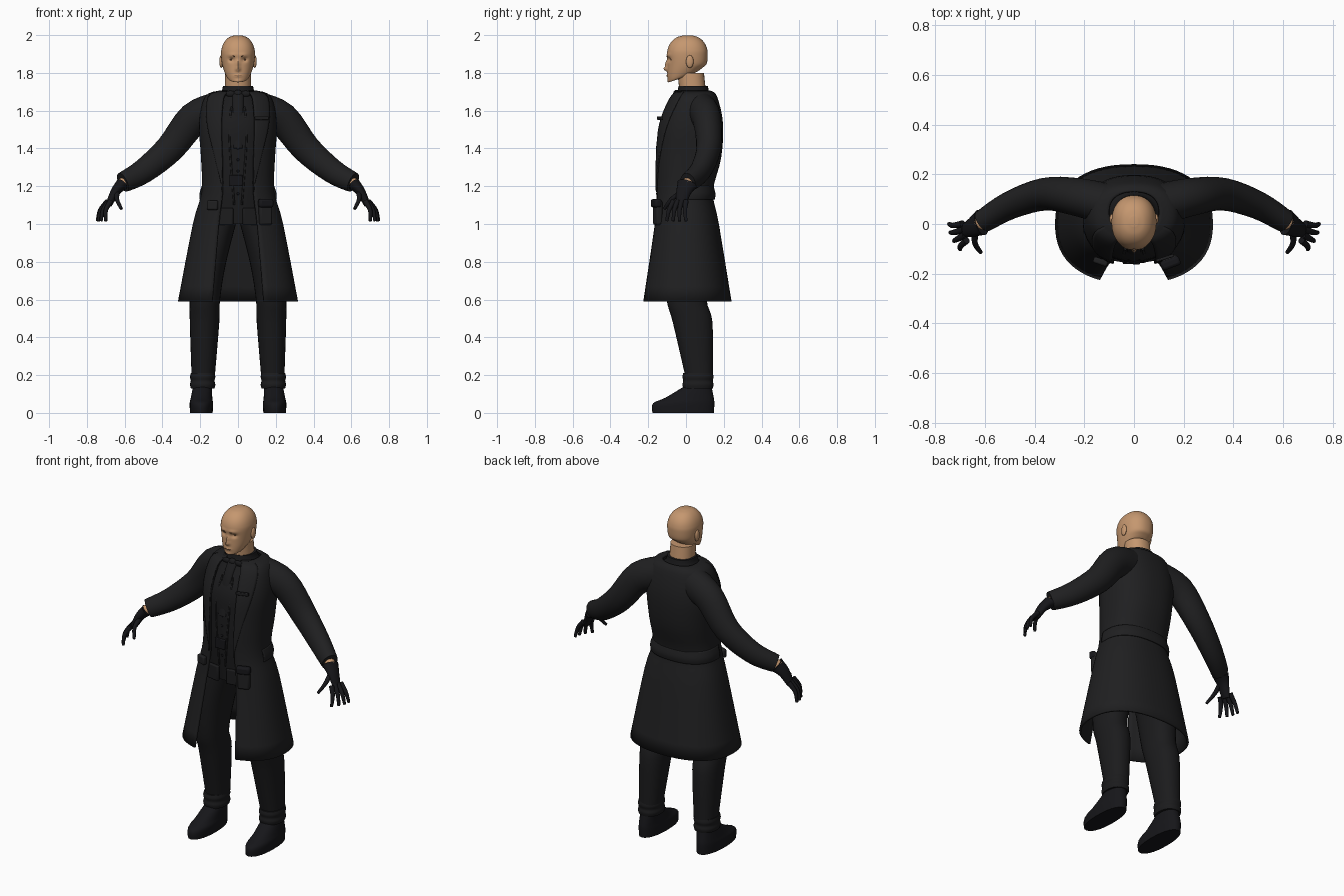
import bpy, bmesh, math
from mathutils import Vector

if "Cube" in bpy.data.objects:
    bpy.data.objects.remove(bpy.data.objects["Cube"])

parts = []


def material(name, red, green, blue):
    mat = bpy.data.materials.new(name)
    mat.use_nodes = True
    mat.diffuse_color = (red, green, blue, 1)
    shader = mat.node_tree.nodes["Principled BSDF"]
    shader.inputs["Base Color"].default_value = mat.diffuse_color
    shader.inputs["Roughness"].default_value = 0.8
    return mat


skin = material("skin", 0.56, 0.31, 0.16)
brow_brown = material("brow brown", 0.16, 0.08, 0.04)
coat_black = material("coat black", 0.014, 0.014, 0.015)
cloth_black = material("cloth black", 0.011, 0.011, 0.012)
glove_black = material("glove black", 0.008, 0.008, 0.01)


def finish(name, bm, mat, mirror=False, thickness=0):
    bmesh.ops.recalc_face_normals(bm, faces=bm.faces)
    mesh = bpy.data.meshes.new(name)
    bm.to_mesh(mesh)
    bm.free()
    mesh.materials.append(mat)
    part = bpy.data.objects.new(name, mesh)
    bpy.context.collection.objects.link(part)
    if mirror:
        part.modifiers.new("mirror", "MIRROR")
    if thickness:
        solid = part.modifiers.new("thickness", "SOLIDIFY")
        solid.thickness, solid.offset = thickness, 0
    parts.append(part)
    return part


def smooth(keys, steps):
    """Catmull-Rom interpolation through a list of equal-length tuples."""
    last = len(keys) - 1
    result = []
    for i in range(last):
        before, start, end, after = (
            Vector(keys[max(0, min(last, i + offset))]) for offset in (-1, 0, 1, 2))
        leave, arrive = (end - before) / 2, (after - start) / 2
        for step in range(steps):
            t = step / steps
            ease = t * t * (3 - 2 * t)
            result.append(start.lerp(end, ease) + leave * t * (1 - t) ** 2 - arrive * t * t * (1 - t))
    return result + [Vector(keys[last])]


def bridge(rings, closed=True):
    bm = bmesh.new()
    rows = [[bm.verts.new(point) for point in ring] for ring in rings]
    count = len(rows[0])
    for low, high in zip(rows, rows[1:]):
        for i in range(count if closed else count - 1):
            j = (i + 1) % count
            bm.faces.new((low[i], low[j], high[j], high[i]))
    if closed:
        bm.faces.new(rows[0])
        bm.faces.new(rows[-1])
    return bm


def section(z, width, front, back, x=0, tilt=0):
    return Vector((z, width, front, back, x, tilt))


def rounded(value, power):
    return math.copysign(abs(value) ** power, value)


def loft(sections, sides=28, steps=4, power=0.9, arc=None):
    """Stack of level ovals; arc gives the covered angles at a height, from the front."""
    rings = []
    for z, width, front, back, x, tilt in smooth(sections, steps):
        first, last = arc(z) if arc else (0, 360)
        ring = []
        for i in range(sides):
            angle = math.radians(first + (last - first) * i / (sides - 1 if arc else sides))
            depth = (front - back) / 2 * rounded(math.cos(angle), power)
            ring.append((x + width * rounded(math.sin(angle), power),
                         (front + back) / 2 + depth, z + tilt * depth))
        rings.append(ring)
    return bridge(rings, not arc)


def tube(points, start, end, flat=1, sides=16):
    """Tapered sweep along a path; flat scales its depth along y."""
    path = smooth(points, 4)
    rings = []
    for i, centre in enumerate(path):
        along = (path[min(i + 1, len(path) - 1)] - path[max(i - 1, 0)]).normalized()
        deep = (Vector((0, 1, 0)) - along * along.y).normalized()
        across = along.cross(deep)
        radius = start + (end - start) * i / (len(path) - 1)
        angles = [2 * math.pi * k / sides for k in range(sides)]
        rings.append([centre + radius * (across * math.cos(a) + deep * flat * math.sin(a))
                      for a in angles])
    return bridge(rings)


def ball(name, centre, size, mat, mirror=False):
    bm = bmesh.new()
    bmesh.ops.create_uvsphere(bm, u_segments=16, v_segments=10, radius=1)
    bmesh.ops.scale(bm, vec=size, verts=bm.verts)
    bmesh.ops.translate(bm, vec=centre, verts=bm.verts)
    finish(name, bm, mat, mirror)


def block(name, centre, size, mat, mirror=False):
    """Bevelled box turned to follow the curve of the chest."""
    bm = bmesh.new()
    bmesh.ops.create_cube(bm, size=1)
    turn = math.atan(centre[0] * 2.5)
    for vert in bm.verts:
        x, y, z = (c * s for c, s in zip(vert.co, size))
        vert.co = Vector(centre) + Vector((x * math.cos(turn) - y * math.sin(turn),
                                           x * math.sin(turn) + y * math.cos(turn), z))
    part = finish(name, bm, mat, mirror)
    bevel = part.modifiers.new("bevel", "BEVEL")
    bevel.width, bevel.segments = min(size) * 0.3, 2


# Head: jaw sections below a domed skull
head_sections = [section(z=1.77, width=.035, front=-.083, back=.02, tilt=-.35),
                 section(z=1.78, width=.057, front=-.093, back=.06, tilt=-.35),
                 section(z=1.81, width=.073, front=-.098, back=.09, tilt=-.2),
                 section(z=1.85, width=.085, front=-.098, back=.11)]
for i in range(6):
    rise = i * math.pi / 11
    spread = math.cos(rise) ** .85
    head_sections.append(section(z=1.9 + .1 * math.sin(rise), width=.09 * spread,
                                 front=.01 - .11 * spread, back=.01 + .105 * spread))
for jaw in head_sections:
    jaw[5] = -jaw[5]
    jaw[5] *= -1 if jaw[5] < 0 else 1
head = loft([section(s[0], s[1], s[2], s[3], tilt=s[5]) for s in head_sections], sides=72, steps=7)

# Face features pushed in or out: sideways place, height, width, tallness, depth
features = {"nose": (0, 1.82, .011, .01, -.02), "bridge": (0, 1.845, .01, .02, -.013),
            "socket": (.034, 1.87, .015, .01, .015), "ridge": (.03, 1.895, .025, .01, -.005),
            "lips": (0, 1.785, .02, .007, -.006), "chin": (0, 1.755, .016, .01, -.005)}
for vert in head.verts:
    if vert.co.y < 0:
        vert.co.y += sum(depth * math.exp(-((abs(vert.co.x) - x) / wide) ** 2 - ((vert.co.z - z) / tall) ** 2)
                         for x, z, wide, tall, depth in features.values())
finish("head", head, skin)
ball("ear", (.089, .02, 1.86), (.01, .02, .034), skin, mirror=True)
ball("eye", (.034, -.071, 1.87), (.014, .012, .005), brow_brown, mirror=True)
finish("eyebrow", tube([(.016, -.1, 1.887), (.035, -.095, 1.893), (.054, -.08, 1.89)], .003, .002),
       brow_brown, mirror=True)
block("mouth_line", (0, -.1, 1.785), (.036, .008, .003), brow_brown)
finish("neck", loft([section(z=1.66, width=.07, front=-.03, back=.11),
                     section(z=1.8, width=.068, front=-.045, back=.095)]), skin)

# Shirt collar, waistcoat and neck cloth
finish("shirt_collar", loft([section(z=1.67, width=.115, front=-.06, back=.135),
                             section(z=1.7, width=.088, front=-.046, back=.122),
                             section(z=1.73, width=.08, front=-.04, back=.116)]), cloth_black)
finish("waistcoat", loft([section(z=1.71, width=.075, front=-.03, back=.1),
                          section(z=1.55, width=.16, front=-.135, back=.15),
                          section(z=1.4, width=.165, front=-.153, back=.15),
                          section(z=1.2, width=.155, front=-.152, back=.11),
                          section(z=1, width=.16, front=-.13, back=.12)]), cloth_black)
ball("neck_cloth_knot", (0, -.052, 1.69), (.024, .016, .02), cloth_black)
ball("neck_cloth_wing", (.04, -.052, 1.69), (.03, .01, .016), cloth_black, mirror=True)
finish("neck_cloth", tube([(0, -.05, 1.69), (0, -.105, 1.6), (0, -.15, 1.4)], .03, .025, flat=.4),
       cloth_black)
finish("waistcoat_edge", tube([(.035, -.1, 1.62), (.045, -.147, 1.45), (.02, -.152, 1.1)], .005, .005),
       coat_black, mirror=True)
for i in range(5):
    ball("waistcoat_button", (0, -.154, 1.16 + i * .06), (.007, .005, .007), glove_black)
block("belt_buckle", (-.01, -.155, 1.23), (.07, .014, .06), glove_black)
block("waistcoat_point", (.07, -.14, 1.04), (.09, .02, .09), cloth_black, mirror=True)

# Long coat, open at the front, with lapels and a back waist seam
coat = [section(z=1.7, width=.1, front=-.035, back=.13),
        section(z=1.67, width=.17, front=-.08, back=.16),
        section(z=1.53, width=.2, front=-.14, back=.19),
        section(z=1.35, width=.19, front=-.158, back=.18),
        section(z=1.17, width=.187, front=-.157, back=.137),
        section(z=1, width=.233, front=-.17, back=.168),
        section(z=.59, width=.312, front=-.235, back=.235)]
finish("long_coat", loft(coat, power=.85, arc=lambda z: (22, 180)), coat_black, True, thickness=.012)
fuller = section(z=0, width=.008, front=-.008, back=.008)
finish("coat_lapel", loft([s + fuller for s in coat[:5]], sides=8, power=.85,
                          arc=lambda z: (21, 22 + 80 * max(0, z - 1.2))),
       coat_black, True, thickness=.008)
finish("waist_seam", loft([section(z=1.2, width=.188, front=-.155, back=.142),
                           section(z=1.16, width=.2, front=-.155, back=.152),
                           section(z=1.13, width=.2, front=-.155, back=.148)],
                          power=.85, arc=lambda z: (80, 180)), coat_black, True, thickness=.008)
block("chest_pocket", (.125, -.137, 1.56), (.075, .012, .02), coat_black)
block("hip_pocket", (.145, -.15, 1.06), (.07, .035, .13), coat_black)
block("hip_pocket_flap", (.147, -.158, 1.11), (.08, .038, .045), glove_black)
block("side_pocket", (-.135, -.152, 1.1), (.06, .025, .05), coat_black)

# Sleeves, wrists and gloved hands
finish("coat_sleeve", tube([(.11, .08, 1.6), (.235, .11, 1.555), (.36, .12, 1.4),
                            (.5, .075, 1.28), (.61, .01, 1.22)], .1, .053, flat=.86, sides=24),
       coat_black, mirror=True)
finish("wrist", tube([(.58, .025, 1.235), (.625, 0, 1.205)], .03, .03), skin, mirror=True)
finish("glove_palm", tube([(.615, .006, 1.21), (.65, -.012, 1.17), (.685, -.028, 1.1)],
                          .034, .016, flat=1.6), glove_black, mirror=True)


def finger(name, root, tip):
    root, tip = Vector(root), Vector(tip)
    knuckle = root.lerp(tip, .5) + Vector((.012, -.006, .006))
    finish(name, tube([root, knuckle, tip], .015, .008, sides=10), glove_black, mirror=True)


for i, name in enumerate(["little_finger", "ring_finger", "middle_finger", "index_finger"]):
    finger(name, (.69 - .005 * i, -.022 * i, 1.12), (.745 - .005 * i * i, -.034 * i, 1.015))
finger("thumb", (.64, -.03, 1.165), (.617, -.115, 1.08))

# Trouser legs with gathered cuffs
finish("trouser_leg", loft([section(z=1.06, x=.08, width=.085, front=-.12, back=.12),
                            section(z=.8, x=.15, width=.088, front=-.12, back=.13),
                            section(z=.6, x=.175, width=.08, front=-.103, back=.11),
                            section(z=.48, x=.177, width=.078, front=-.07, back=.14),
                            section(z=.2, x=.184, width=.062, front=-.005, back=.143)]),
       cloth_black, mirror=True)
folds = [.004 * (i % 2) for i in range(5)]
finish("trouser_cuff", loft([section(z=.21 - .02 * i, x=.187, width=.063 + fold, front=-.015 - fold,
                                     back=.142 + fold) for i, fold in enumerate(folds)]),
       cloth_black, mirror=True)

# Shoes
finish("shoe", loft([section(z=0, x=.194, width=.06, front=-.178, back=.148),
                     section(z=.05, x=.194, width=.062, front=-.175, back=.15),
                     section(z=.08, x=.193, width=.057, front=-.11, back=.147),
                     section(z=.14, x=.188, width=.05, front=-.01, back=.135)]),
       glove_black, mirror=True)

bpy.ops.object.select_all(action="DESELECT")
for part in parts:
    part.select_set(True)
bpy.context.view_layer.objects.active = parts[0]
bpy.ops.object.shade_smooth_by_angle(angle=math.radians(45))
